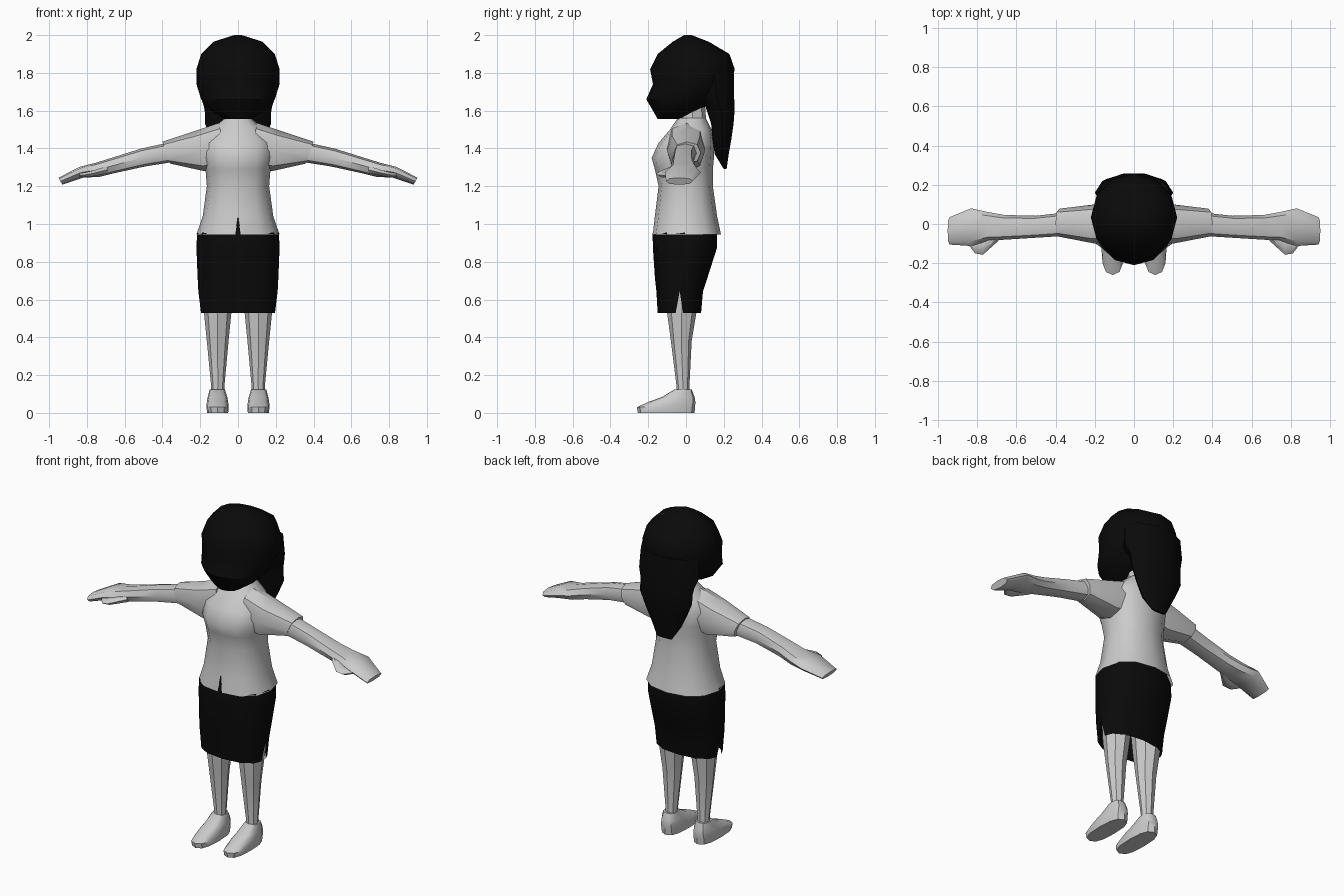
import bpy, bmesh, math
from mathutils import Vector

cube = bpy.data.objects.get("Cube")
if cube:
    bpy.data.objects.remove(cube, do_unlink=True)


def material(name, value):
    m = bpy.data.materials.new(name)
    m.use_nodes = True
    color = (value, value, value, 1)
    m.diffuse_color = color
    m.node_tree.nodes["Principled BSDF"].inputs["Base Color"].default_value = color
    return m


light = material("light grey", 0.6)
black = material("near black", 0.003)


def loft(name, rings, mat, axis="z", sides=12, power=1.0, caps=(True, True),
         skew=0.0, mirror=False, slit=None, slit_width=0.02, angle=40):
    """Skin rings of (position, a_min, a_max, b_min, b_max) along an axis."""
    bm = bmesh.new()
    loops = []
    for t, a0, a1, b0, b1 in rings:
        loop = []
        for i in range(sides):
            w = math.tau * i / sides
            c, s = (math.copysign(abs(v) ** power, v) if abs(v) > 1e-6 else 0
                    for v in (math.cos(w), math.sin(w)))
            a = (a0 + a1) / 2 + c * (a1 - a0) / 2
            b = (b0 + b1) / 2 + s * (b1 - b0) / 2
            co = (a, b, t) if axis == "z" else (t + s * skew, a, b)
            loop.append(bm.verts.new(co))
        loops.append(loop)
    for low, high in zip(loops, loops[1:]):
        for i in range(sides):
            j = (i + 1) % sides
            bm.faces.new((low[i], low[j], high[j], high[i]))
    for wanted, loop in zip(caps, (loops[0], loops[-1])):
        if wanted:
            bm.faces.new(loop)
    bmesh.ops.recalc_face_normals(bm, faces=bm.faces)

    # Open a hem slit by splitting vertical edges of the lowest band
    if slit:
        for i in slit:
            edge = bm.edges.get((loops[0][i], loops[1][i]))
            spot = loops[0][i].co.copy()
            bmesh.ops.split_edges(bm, edges=[edge])
            for v in [v for v in bm.verts if (v.co - spot).length < 1e-5]:
                away = v.link_faces[0].calc_center_median() - v.co
                away.z = 0
                v.co += away.normalized() * slit_width

    mesh = bpy.data.meshes.new(name)
    bm.to_mesh(mesh)
    bm.free()
    mesh.materials.append(mat)
    obj = bpy.data.objects.new(name, mesh)
    bpy.context.collection.objects.link(obj)
    if mirror:
        obj.modifiers.new("Mirror", "MIRROR").use_mirror_merge = False
    bpy.ops.object.select_all(action="DESELECT")
    obj.select_set(True)
    bpy.context.view_layer.objects.active = obj
    bpy.ops.object.shade_smooth_by_angle(angle=math.radians(angle))
    return obj


def upright(rows):
    """Symmetric rings from (height, half_width, front, back)."""
    return [(z, -r, r, front, back) for z, r, front, back in rows]


# Head with hair, chin forward
loft("head", upright([
    (1.555, .07, -.15, -.03), (1.60, .14, -.175, .06), (1.66, .195, -.21, .18),
    (1.74, .22, -.175, .24), (1.82, .22, -.19, .258), (1.90, .195, -.15, .23),
    (1.965, .13, -.07, .12), (2.0, .02, -.01, .03)]), black)

# Ponytail down the back
loft("ponytail", upright([
    (1.29, .05, .2, .215), (1.37, .10, .15, .228), (1.45, .14, .138, .243),
    (1.53, .175, .13, .255), (1.59, .175, .11, .26), (1.62, .18, .1, .26),
    (1.68, .2, .06, .26), (1.80, .19, .04, .258)]), black, sides=10)

# Neck and shirt
loft("neck", upright([(1.5, .07, -.04, .11), (1.64, .06, -.03, .1)]), light, sides=8)
loft("shirt", upright([
    (.945, .22, -.18, .185), (1.04, .187, -.165, .165), (1.2, .165, -.145, .142),
    (1.29, .172, -.165, .142), (1.35, .185, -.182, .148), (1.43, .19, -.145, .15),
    (1.5, .14, -.085, .135), (1.56, .07, -.045, .105)]),
    light, power=.85, caps=(False, True), slit=[9], slit_width=.015)

# Sleeves and arms
loft("sleeves", [
    (.08, -.1, .1, 1.3, 1.535), (.2, -.1, .1, 1.28, 1.495),
    (.38, -.065, .078, 1.32, 1.435)],
    light, axis="x", sides=8, power=.85, skew=.02, mirror=True)
loft("arms", [
    (.34, -.06, .06, 1.33, 1.435), (.5, -.07, .042, 1.305, 1.4),
    (.66, -.08, .046, 1.27, 1.35), (.74, -.085, .06, 1.25, 1.325),
    (.83, -.112, .08, 1.245, 1.302), (.94, -.105, .035, 1.208, 1.245)],
    light, axis="x", sides=8, power=.8, skew=.01, mirror=True)
loft("thumbs", [
    (.69, -.085, -.03, 1.265, 1.31), (.77, -.157, -.06, 1.25, 1.285),
    (.81, -.15, -.07, 1.245, 1.275), (.84, -.11, -.07, 1.25, 1.27)],
    light, axis="x", sides=6, mirror=True)

# Skirt with side slits
loft("skirt", upright([
    (.53, .2, -.15, .08), (.645, .21, -.157, .09), (.72, .214, -.165, .115),
    (.87, .22, -.175, .163), (.95, .217, -.177, .165), (1.06, .16, -.14, .14)]),
    black, power=.85, caps=(False, True), slit=[0, 6])

# Legs and shoes
loft("legs", [
    (.07, .072, .148, -.055, .025), (.14, .072, .142, -.05, .018),
    (.38, .05, .165, -.08, .03), (.53, .035, .18, -.1, .055),
    (.8, .01, .19, -.12, .09)], light, sides=8, mirror=True)
loft("shoes", [
    (0, .052, .163, -.255, .045), (.03, .05, .167, -.26, .048),
    (.058, .052, .165, -.2, .05), (.085, .057, .16, -.125, .045),
    (.125, .07, .15, -.06, .03)], light, power=.75, mirror=True)
